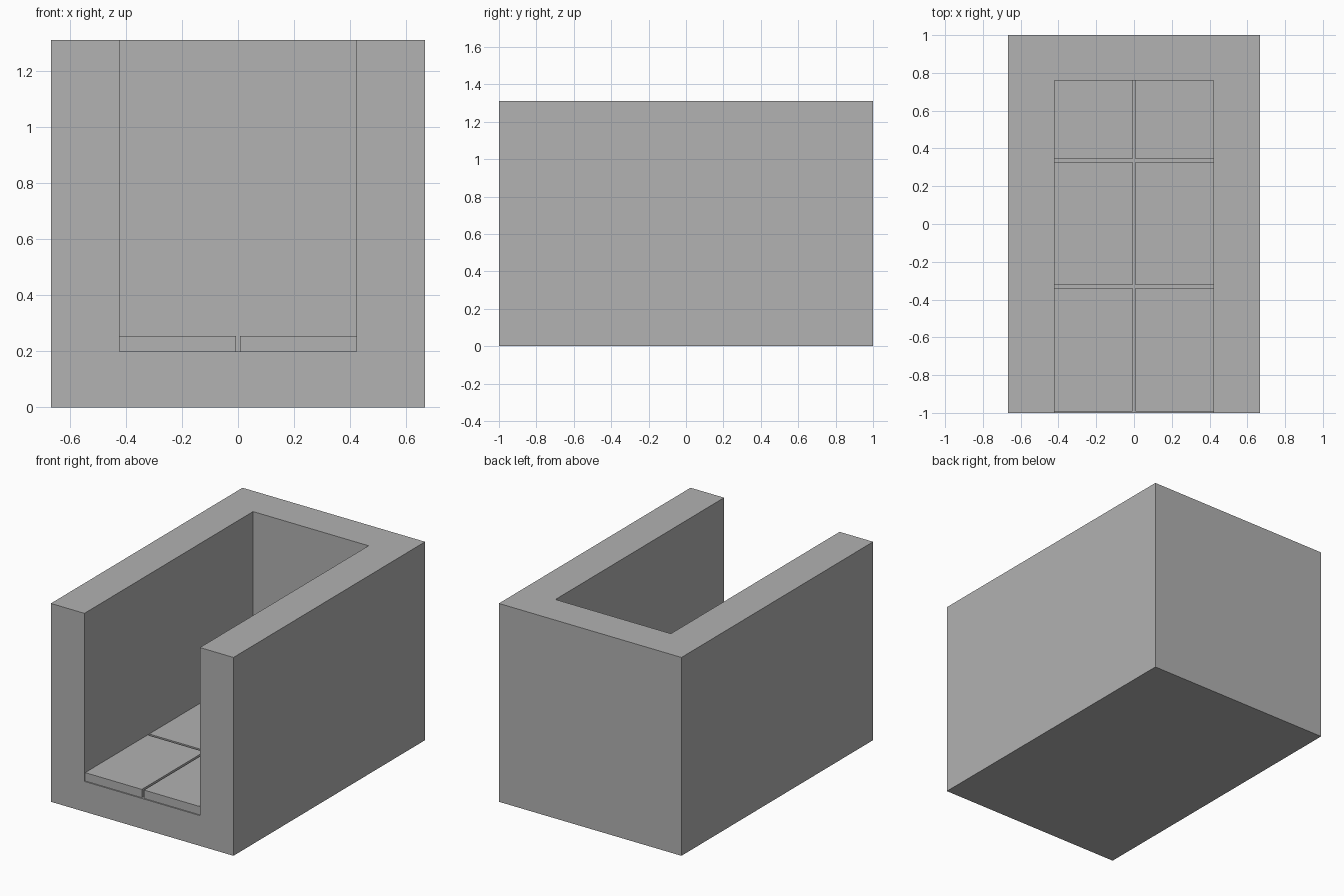
import bpy
import bmesh
from mathutils import Vector

cube = bpy.data.objects.get("Cube")
if cube:
    bpy.data.objects.remove(cube, do_unlink=True)

# Overall sizes
HALF_W, HALF_L, HEIGHT = 0.667, 1.0, 1.31
INNER_W, FLOOR_Z, BACK_Y = 0.422, 0.2, 0.76
TILE_TOP, GAP = 0.255, 0.016
TILE_FRONT, TILE_LENGTH = -0.992, 0.652

stone = bpy.data.materials.new("plain grey")
grey = (0.445, 0.445, 0.445, 1)
stone.use_nodes = True
stone.diffuse_color = grey
stone.node_tree.nodes["Principled BSDF"].inputs["Base Color"].default_value = grey


def box(name, low, high):
    """Flat-shaded box between two opposite corners."""
    low, high = Vector(low), Vector(high)
    bm = bmesh.new()
    bmesh.ops.create_cube(bm, size=1)
    bmesh.ops.scale(bm, vec=high - low, verts=bm.verts)
    bmesh.ops.translate(bm, vec=(low + high) / 2, verts=bm.verts)
    mesh = bpy.data.meshes.new(name)
    bm.to_mesh(mesh)
    bm.free()
    mesh.materials.append(stone)
    obj = bpy.data.objects.new(name, mesh)
    bpy.context.collection.objects.link(obj)
    return obj


# Outer shell: a block hollowed from the top and open at the front
shell = box("shell", (-HALF_W, -HALF_L, 0), (HALF_W, HALF_L, HEIGHT))
cutter = box("hollow_cutter", (-INNER_W, -HALF_L - 0.5, FLOOR_Z),
             (INNER_W, BACK_Y, HEIGHT + 0.5))
cutter.hide_render = True
cut = shell.modifiers.new("hollow", 'BOOLEAN')
cut.operation = 'DIFFERENCE'
cut.solver = 'EXACT'
cut.object = cutter
bpy.context.view_layer.objects.active = shell
bpy.ops.object.modifier_apply(modifier=cut.name)
bpy.data.objects.remove(cutter, do_unlink=True)

# Floor tiles: two columns, three rows, the last cut short by the back wall
for row, place in enumerate(("front", "middle", "back")):
    y0 = TILE_FRONT + row * (TILE_LENGTH + GAP)
    y1 = min(y0 + TILE_LENGTH, BACK_Y)
    for side, x0, x1 in (("right", -INNER_W, -GAP / 2), ("left", GAP / 2, INNER_W)):
        box(f"floor_tile_{place}_{side}", (x0, y0, FLOOR_Z), (x1, y1, TILE_TOP))
